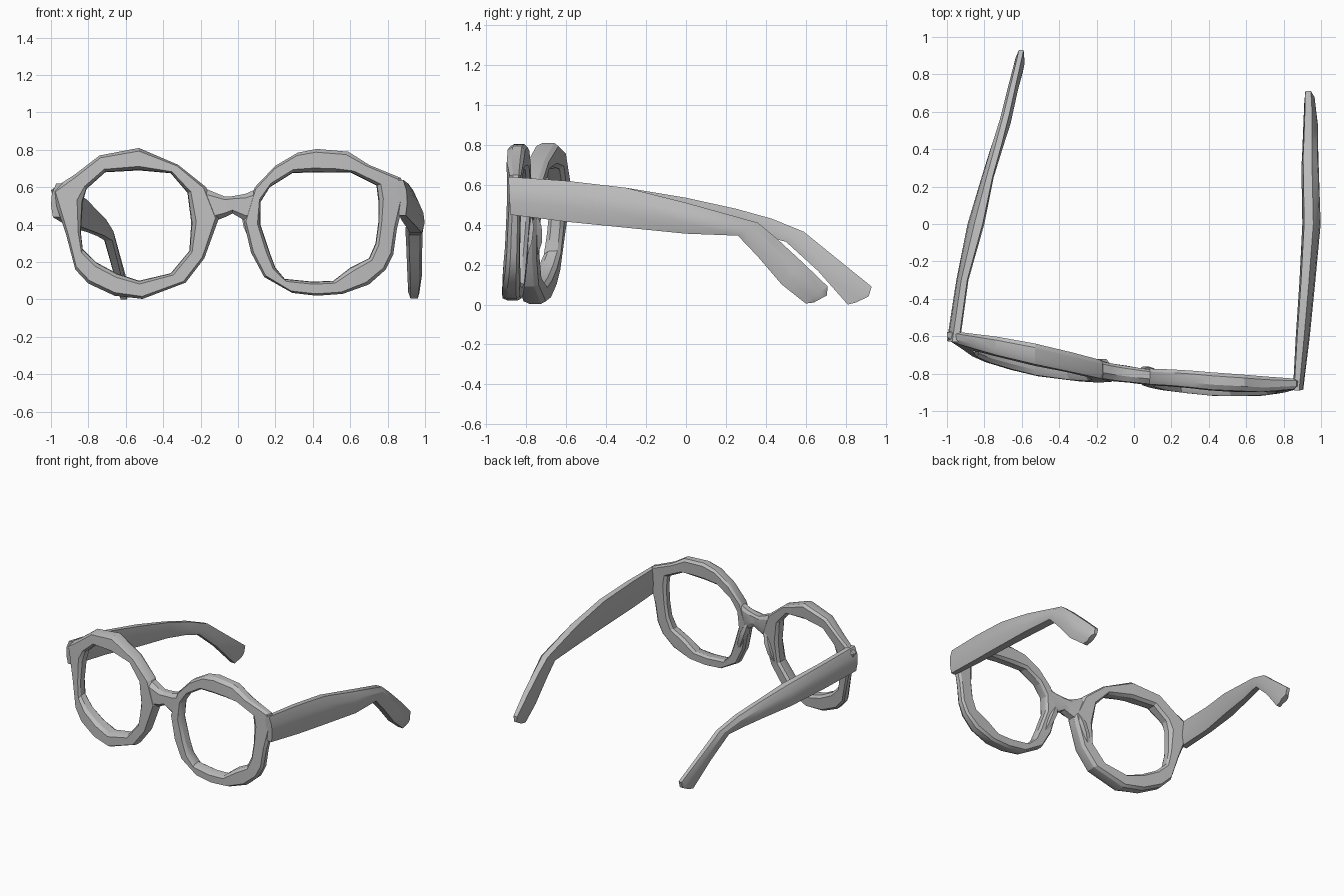
import bpy, bmesh

grey = bpy.data.materials.new("plain_grey")
grey.diffuse_color = (0.5, 0.5, 0.5, 1)


def loft(name, rings, closed=False):
    """Join equal-sized rings of points into one skin."""
    bm = bmesh.new()
    vs = [[bm.verts.new(p) for p in r] for r in rings]
    n = len(vs[0])
    for i in range(len(vs) if closed else len(vs) - 1):
        a, b = vs[i], vs[(i + 1) % len(vs)]
        for j in range(n):
            k = (j + 1) % n
            bm.faces.new((a[j], a[k], b[k], b[j]))
    if not closed:
        bm.faces.new(vs[0])
        bm.faces.new(vs[-1])
    bmesh.ops.recalc_face_normals(bm, faces=bm.faces)
    me = bpy.data.meshes.new(name)
    bm.to_mesh(me)
    bm.free()
    me.materials.append(grey)
    ob = bpy.data.objects.new(name, me)
    bpy.context.collection.objects.link(ob)
    bpy.ops.object.select_all(action='DESELECT')
    ob.select_set(True)
    bpy.context.view_layer.objects.active = ob
    bpy.ops.object.shade_smooth_by_angle(angle=0.45)
    return ob


# Curved front and back surfaces of the frame: x, front y, back y
WRAP = [(-1, -.64, -.585), (-.75, -.73, -.63), (-.5, -.79, -.675),
        (-.15, -.845, -.745), (.1, -.87, -.785), (.45, -.908, -.812),
        (.7, -.91, -.825), (.9, -.885, -.835)]


def depth(x, z, t):
    """y at depth t (0 front, 1 back), leaning back towards the top."""
    x = max(-1, min(.9, x))
    for a, b in zip(WRAP, WRAP[1:]):
        if x <= b[0]:
            u = (x - a[0]) / (b[0] - a[0])
            f, k = (a[i] + (b[i] - a[i]) * u for i in (1, 2))
            break
    lean = .058 - .037 * x
    return f + (k - f) * t + (z - .4) * lean


# Rim cross-section: position from outer to inner edge, depth
SECTION = [(0, .3), (.14, .02), (.82, 0), (.97, .25), (1, .8), (.85, 1), (.14, 1), (0, .8)]


def rim(name, pairs):
    rings = []
    for ox, oz, ix, iz in pairs:
        ring = []
        for s, t in SECTION:
            x, z = ox + (ix - ox) * s, oz + (iz - oz) * s
            ring.append((x, depth(x, z, t), z))
        rings.append(ring)
    loft(name, rings, True)


# Rims: outer x, z and inner x, z around each opening
rim("left_rim", [
    (-1, .585, -.83, .52), (-.87, .67, -.81, .59), (-.74, .77, -.71, .68),
    (-.53, .81, -.53, .69), (-.32, .72, -.36, .675), (-.17, .60, -.27, .57),
    (-.10, .44, -.25, .41), (-.18, .22, -.26, .26), (-.28, .09, -.36, .14),
    (-.51, .003, -.53, .10), (-.66, .02, -.65, .14), (-.80, .085, -.76, .20),
    (-.87, .16, -.83, .27), (-.92, .35, -.84, .36)])
rim("right_rim", [
    (.90, .58, .75, .53), (.87, .65, .74, .61), (.70, .72, .60, .68),
    (.59, .79, .5, .68), (.42, .805, .4, .68), (.32, .785, .29, .675),
    (.20, .715, .17, .60), (.09, .60, .12, .52), (.03, .42, .12, .40),
    (.07, .25, .17, .25), (.14, .12, .20, .17), (.29, .035, .25, .11),
    (.42, .02, .4, .095), (.56, .03, .51, .10), (.70, .08, .60, .17),
    (.79, .16, .70, .22), (.83, .24, .735, .30), (.85, .38, .75, .41)])

# Bridge: x, top z, bottom z
rings = []
for x, top, bot in [(-.19, .60, .38), (-.12, .57, .42), (-.07, .55, .44),
                    (-.03, .552, .46), (.04, .565, .42), (.11, .595, .40)]:
    h = top - bot
    prof = [(top, .35), (top - h * .15, .05), (bot + h * .2, .05),
            (bot, .35), (bot, .85), (bot + h * .3, 1), (top - h * .15, .95), (top, .8)]
    rings.append([(x, depth(x, z, t), z) for z, t in prof])
loft("bridge", rings)

# Nose pads: small faceted wedges behind the rims
for name, x, lean in (("left_nose_pad", -.16, -.03), ("right_nose_pad", .06, .03)):
    rings = []
    for z, r, b in [(.46, .02, .95), (.39, .035, 1.2), (.31, .03, 1.2), (.24, .015, .95)]:
        c = x + lean * (.4 - z) / .08
        rings.append([(c - r, depth(c, z, .7), z), (c + r, depth(c, z, .7), z),
                      (c + r * .5, depth(c, z, b), z), (c - r * .5, depth(c, z, b), z)])
    loft(name, rings)


def temple(name, rows, side):
    """Rows: top y, z, bottom y, z, lower x, upper x. Top edge is narrower."""
    rings = []
    for yt, zt, yb, zb, x0, x1 in rows:
        if side < 0:
            x0, x1 = x1, x0          # x0 inner side, x1 outer side
        ring = []
        for u, v in [(.1, 0), (.6, 0), (.93, .3), (1, .65), (.85, 1), (.2, 1), (0, .6)]:
            ring.append((x0 + (x1 - x0) * u, yt + (yb - yt) * v, zt + (zb - zt) * v))
        rings.append(ring)
    loft(name, rings)


# Side arms, bending down behind the ears
temple("right_temple", [
    (-.89, .64, -.88, .45, .85, .905), (-.6, .62, -.6, .415, .865, .94),
    (-.3, .585, -.3, .385, .885, .97), (0, .51, 0, .355, .90, .998),
    (.36, .41, .26, .345, .895, .988), (.45, .335, .36, .24, .90, .985),
    (.58, .215, .48, .10, .905, .985), (.71, .09, .60, .005, .91, .97),
    (.705, .045, .64, .01, .92, .96)], 1)
temple("left_temple", [
    (-.63, .62, -.62, .44, -1, -.93), (-.3, .585, -.3, .41, -.95, -.885),
    (0, .535, 0, .38, -.89, -.80), (.25, .48, .25, .36, -.815, -.75),
    (.43, .43, .40, .34, -.765, -.70), (.59, .365, .50, .315, -.72, -.66),
    (.75, .235, .66, .17, -.68, -.625), (.93, .09, .81, 0, -.635, -.585),
    (.915, .04, .85, .01, -.63, -.585)], -1)
